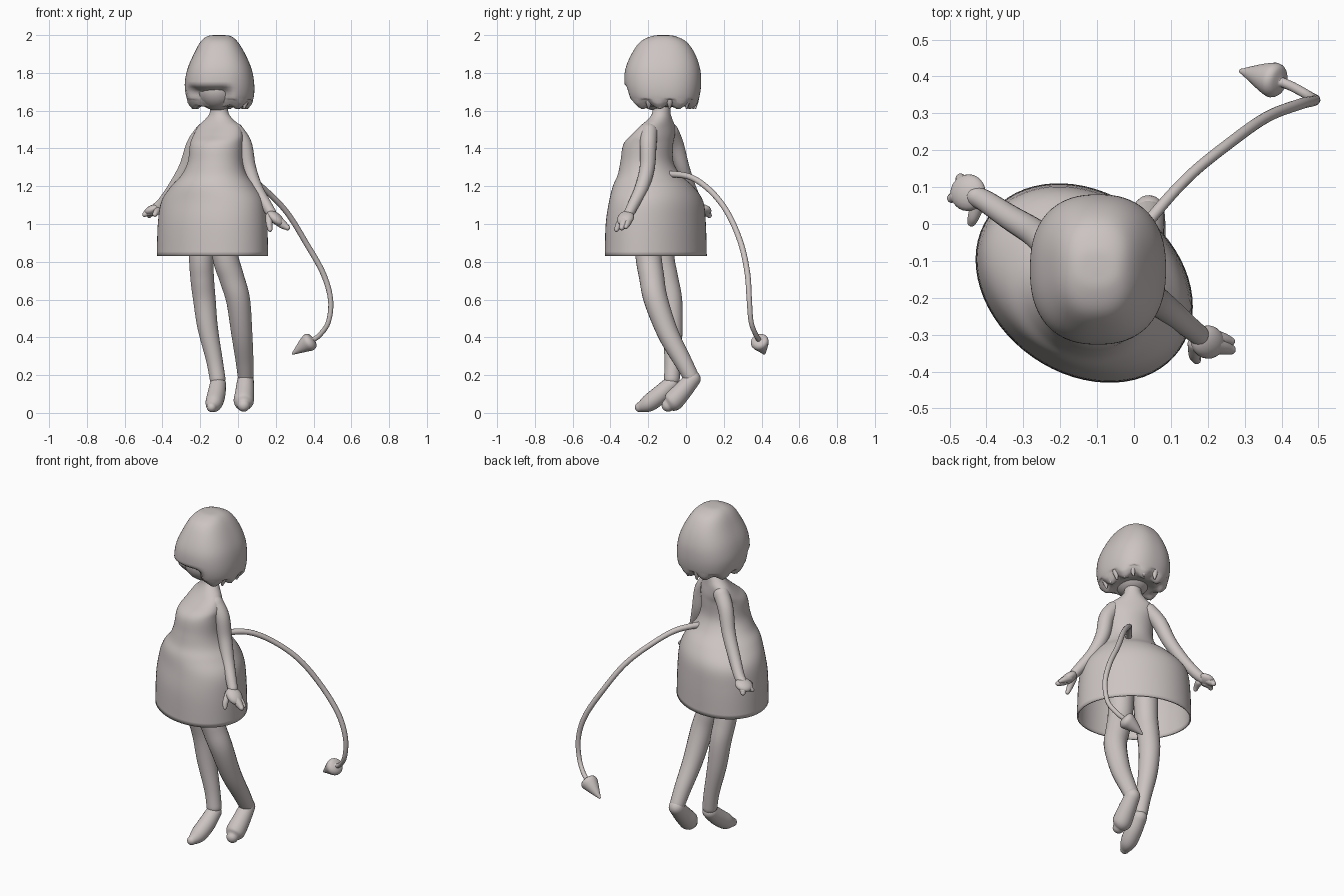
import bpy, bmesh, math
from mathutils import Vector, Quaternion

clay = bpy.data.materials.new("warm grey clay")
clay.diffuse_color = (0.60, 0.55, 0.54, 1)


def smooth_rows(rows, n):
    """Catmull-Rom interpolation through rows of numbers."""
    out = []
    for i in range(len(rows) - 1):
        p0, p1 = rows[max(i - 1, 0)], rows[i]
        p2, p3 = rows[i + 1], rows[min(i + 2, len(rows) - 1)]
        for k in range(n):
            t = k / n
            out.append([0.5 * (2 * b + (c - a) * t + (2 * a - 5 * b + 4 * c - d) * t * t
                               + (3 * b - a - 3 * c + d) * t ** 3)
                        for a, b, c, d in zip(p0, p1, p2, p3)])
    out.append(list(rows[-1]))
    return out


def loft(name, rings, cap_start=True, cap_end=True):
    bm = bmesh.new()
    vr = [[bm.verts.new(p) for p in r] for r in rings]
    n = len(vr[0])
    for a, b in zip(vr, vr[1:]):
        for i in range(n):
            j = (i + 1) % n
            bm.faces.new((a[i], a[j], b[j], b[i]))
    if cap_start:
        bm.faces.new(vr[0][::-1])
    if cap_end:
        bm.faces.new(vr[-1])
    bmesh.ops.recalc_face_normals(bm, faces=bm.faces)
    me = bpy.data.meshes.new(name)
    bm.to_mesh(me)
    bm.free()
    me.materials.append(clay)
    for p in me.polygons:
        p.use_smooth = True
    ob = bpy.data.objects.new(name, me)
    bpy.context.collection.objects.link(ob)
    return ob


def tube(name, rows, n=6, sides=20):
    """Round limb through (x, y, z, radius) rows with rounded ends."""
    rows = smooth_rows(rows, n)
    pts = [Vector(r[:3]) for r in rows]
    rad = [r[3] for r in rows]
    tan = [(pts[min(i + 1, len(pts) - 1)] - pts[max(i - 1, 0)]).normalized()
           for i in range(len(pts))]
    st = [(pts[0] - tan[0] * rad[0] * math.cos(a), tan[0], rad[0] * math.sin(a))
          for a in (0.12, 0.5, 0.9, 1.25)]
    en = [(pts[-1] + tan[-1] * rad[-1] * math.cos(a), tan[-1], rad[-1] * math.sin(a))
          for a in (1.25, 0.9, 0.5, 0.12)]
    stations = st + list(zip(pts, tan, rad)) + en
    side = tan[0].orthogonal().normalized()
    rings = []
    for p, t, r in stations:
        side = (side - t * side.dot(t)).normalized()
        up = t.cross(side)
        rings.append([p + (side * math.cos(a) + up * math.sin(a)) * r
                      for a in (2 * math.pi * i / sides for i in range(sides))])
    return loft(name, rings)


def ellipsoid(name, centre, axis, size):
    """Egg shape: long axis given, size = length, width, thickness (half)."""
    q = Vector(axis).to_track_quat('X', 'Z')
    rings = []
    for k in range(13):
        th = 0.05 + (math.pi - 0.1) * k / 12
        rings.append([Vector(centre) + q @ Vector((
            -size[0] * math.cos(th),
            size[1] * math.sin(th) * math.cos(2 * math.pi * i / 20),
            size[2] * math.sin(th) * math.sin(2 * math.pi * i / 20))) for i in range(20)])
    return loft(name, rings)


# dress, torso and neck: (z, centre x, centre y, half width, half depth), turned 35 degrees
body = smooth_rows([
    (.83, -.135, -.16, .316, .245), (1.0, -.135, -.16, .311, .240),
    (1.12, -.133, -.158, .293, .225), (1.20, -.13, -.175, .235, .200),
    (1.26, -.125, -.195, .180, .160), (1.33, -.12, -.207, .150, .135),
    (1.42, -.115, -.20, .146, .125), (1.47, -.105, -.175, .145, .098),
    (1.52, -.10, -.15, .125, .068), (1.56, -.10, -.135, .075, .052),
    (1.60, -.10, -.13, .048, .046), (1.68, -.10, -.13, .05, .05)], 5)
ct, sn = math.cos(math.radians(-35)), math.sin(math.radians(-35))
rings = []
for z, cx, cy, a, b in body:
    ring = []
    for i in range(64):
        t = 2 * math.pi * i / 64
        u, v = a * math.cos(t), b * math.sin(t)
        ring.append((cx + u * ct - v * sn, cy + u * sn + v * ct, z))
    rings.append(ring)
dress = loft("dress_and_torso", rings, cap_start=False)
sol = dress.modifiers.new("cloth", 'SOLIDIFY')
sol.thickness, sol.offset = 0.008, -1

# hair: rounded-square rings, pulled in below the fringe at the face
hair = smooth_rows([
    (2.0, -.10, -.12, .012, .012), (1.995, -.10, -.12, .06, .06),
    (1.965, -.10, -.12, .098, .122), (1.90, -.098, -.12, .136, .168),
    (1.82, -.098, -.123, .170, .198), (1.74, -.098, -.123, .184, .203),
    (1.67, -.095, -.12, .178, .190), (1.635, -.095, -.115, .160, .168),
    (1.62, -.095, -.115, .130, .135), (1.64, -.097, -.12, .06, .06)], 5)
face_dir = Vector((-.35, -.94))
rings = []
for k, (z, cx, cy, a, b) in enumerate(hair):
    ring = []
    for i in range(64):
        t = 2 * math.pi * i / 64
        c, s = math.cos(t), math.sin(t)
        f = (abs(c) ** 2.4 + abs(s) ** 2.4) ** (-1 / 2.4)
        facing = Vector((c, s)).dot(face_dir)
        front = min(1, max(0, (facing - .72) / .15))
        low = min(1, max(0, (1.735 - z) / .035))
        m = f * (1 - .28 * front * low)
        dz = 0
        if z < 1.66 and k < len(hair) - 5:
            dz = .012 * math.sin(9 * t) * (1 - front)
        ring.append((cx + a * c * m, cy + b * s * m, z + dz))
    rings.append(ring)
loft("hair", rings)

# face and chin inside the hair, loose lock tips at the hem
ellipsoid("face", (-.11, -.15, 1.715), (0, 0, 1), (.115, .135, .115))
for i, deg in enumerate((-30, -8, 10, 28, 46, 68, 95, 150, 190)):
    t = math.radians(deg)
    x, y = -.095 + .155 * math.cos(t), -.115 + .165 * math.sin(t)
    tube("hair_lock_%d" % i, [(x, y, 1.68, .022), (x, y, 1.645, .016),
                              (x - .008 * math.cos(t), y, 1.615, .006)], 3, 10)

# arms
tube("right_arm", [(-.015, -.195, 1.49, .045), (.03, -.20, 1.42, .044), (.055, -.205, 1.30, .04),
                   (.095, -.235, 1.19, .036), (.15, -.28, 1.10, .030), (.175, -.30, 1.06, .028)])
tube("left_arm", [(-.18, -.085, 1.49, .045), (-.23, -.055, 1.42, .043), (-.275, -.02, 1.30, .038),
                  (-.34, .02, 1.19, .034), (-.40, .06, 1.11, .030), (-.43, .075, 1.085, .028)])

# hands: flat palm, fingers and thumb
ellipsoid("right_palm", (.20, -.32, 1.03), (.08, -.03, -.07), (.055, .045, .028))
tube("right_fingers", [(.21, -.325, 1.02, .027), (.24, -.332, .995, .022), (.262, -.34, .98, .014)], 4, 12)
tube("right_finger_back", [(.21, -.305, 1.02, .022), (.24, -.312, 1.0, .018), (.262, -.318, .985, .012)], 4, 12)
tube("right_thumb", [(.165, -.325, 1.04, .02), (.165, -.355, 1.0, .017), (.17, -.368, .97, .012)], 4, 12)
ellipsoid("left_palm", (-.45, .085, 1.075), (-.07, .02, -.03), (.05, .05, .026))
tube("left_fingers", [(-.455, .075, 1.07, .025), (-.48, .075, 1.06, .02), (-.494, .07, 1.05, .013)], 4, 12)
tube("left_finger_back", [(-.45, .10, 1.07, .024), (-.465, .115, 1.055, .02), (-.47, .123, 1.045, .014)], 4, 12)
tube("left_thumb", [(-.425, .05, 1.07, .02), (-.435, .02, 1.06, .016), (-.44, .005, 1.05, .012)], 4, 12)

# legs and feet
tube("right_leg", [(-.085, -.21, 1.12, .075), (-.07, -.20, .85, .07), (-.035, -.182, .72, .067),
                   (0, -.16, .60, .064), (.02, -.095, .42, .056), (.035, -.015, .27, .047),
                   (.04, .025, .195, .042)])
tube("right_foot", [(.04, .035, .18, .043), (.036, -.02, .115, .050),
                    (.03, -.07, .06, .053), (.03, -.095, .04, .034)])
tube("left_leg", [(-.19, -.13, 1.12, .075), (-.195, -.128, .85, .066), (-.19, -.105, .72, .063),
                  (-.178, -.08, .60, .060), (-.16, -.072, .45, .054), (-.125, -.07, .28, .044),
                  (-.108, -.075, .18, .042)])
tube("left_foot", [(-.106, -.08, .15, .043), (-.115, -.14, .095, .048),
                   (-.128, -.20, .05, .045), (-.14, -.245, .03, .026)])

# tail with arrow tip
tube("tail", [(-.05, -.11, 1.265, .018), (.05, .02, 1.25, .016), (.15, .13, 1.175, .015),
              (.26, .22, 1.06, .015), (.36, .29, .90, .015), (.45, .325, .74, .015),
              (.49, .335, .60, .014), (.478, .345, .48, .013), (.43, .372, .41, .013),
              (.385, .39, .38, .013)], 6, 14)
tube("tail_arrow", [(.40, .383, .39, .012), (.393, .385, .385, .038), (.378, .39, .375, .048),
                    (.355, .397, .36, .040), (.32, .407, .335, .022), (.292, .414, .315, .007)], 4, 20)
